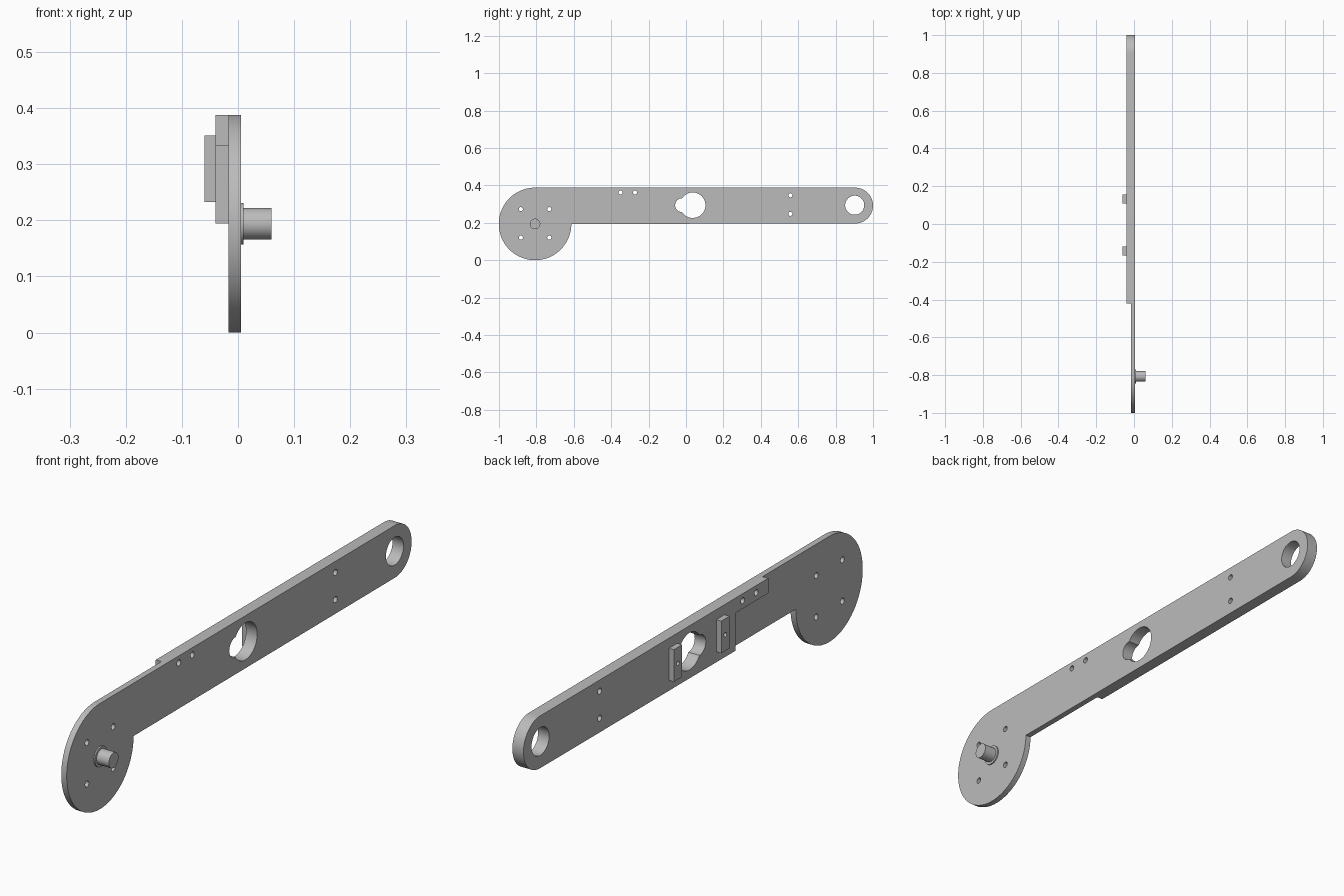
import bpy, bmesh
from math import cos, sin, radians

cube = bpy.data.objects.get("Cube")
if cube:
    bpy.data.objects.remove(cube, do_unlink=True)

grey = bpy.data.materials.new("plain grey")
grey.use_nodes = True
colour = (0.5, 0.5, 0.5, 1)
grey.diffuse_color = colour
grey.node_tree.nodes["Principled BSDF"].inputs["Base Color"].default_value = colour


def arc(y, z, r, start=0, end=360, n=64):
    """Points on an arc in the side plane; a full circle leaves off its last point."""
    count = n if end - start == 360 else n + 1
    angles = [radians(start + (end - start) * i / n) for i in range(count)]
    return [(y + r * cos(a), z + r * sin(a)) for a in angles]


def rect(y0, y1, z0, z1):
    return [(y0, z0), (y1, z0), (y1, z1), (y0, z1)]


def prism(name, profiles, x0, x1):
    """Extrude closed side profiles across x."""
    bm = bmesh.new()
    for pts in profiles:
        face = bm.faces.new([bm.verts.new((x0, y, z)) for y, z in pts])
        new = bmesh.ops.extrude_face_region(bm, geom=[face])["geom"]
        bmesh.ops.translate(bm, vec=(x1 - x0, 0, 0),
                            verts=[v for v in new if isinstance(v, bmesh.types.BMVert)])
    bmesh.ops.recalc_face_normals(bm, faces=bm.faces)
    mesh = bpy.data.meshes.new(name)
    bm.to_mesh(mesh)
    bm.free()
    mesh.materials.append(grey)
    obj = bpy.data.objects.new(name, mesh)
    bpy.context.collection.objects.link(obj)
    return obj


def select(obj):
    bpy.ops.object.select_all(action='DESELECT')
    obj.select_set(True)
    bpy.context.view_layer.objects.active = obj


def cut(obj, profiles, x0=-0.2, x1=0.2):
    cutter = prism("cutter", profiles, x0, x1)
    cutter.hide_render = True
    mod = obj.modifiers.new("cut", 'BOOLEAN')
    mod.operation = 'DIFFERENCE'
    mod.solver = 'EXACT'
    mod.object = cutter
    select(obj)
    bpy.ops.object.modifier_apply(modifier=mod.name)
    bpy.data.objects.remove(cutter, do_unlink=True)


def smooth(obj):
    select(obj)
    bpy.ops.object.shade_smooth_by_angle(angle=radians(30))


BACK, STEP, FACE = -0.04, -0.017, 0.005
DISC = (-0.807, 0.194)
BAR_Z = 0.292

# Arm: round disc running into a straight bar with a rounded end
arm = prism("arm", [arc(*DISC, 0.194, 90, 360, 72) + arc(0.904, BAR_Z, 0.096, -90, 90, 40)],
            BACK, FACE)

# Thinner disc end, leaving a narrow strip along the top of the bar
cut(arm, [[(-1.1, -0.1), (-0.23, -0.1), (-0.23, 0.333), (-0.42, 0.333),
           (-0.42, 0.5), (-1.1, 0.5)]], -0.1, STEP)

# Keyhole opening
cut(arm, [arc(0.036, 0.294, 0.068)])
cut(arm, [arc(-0.021, 0.294, 0.037, n=48)])

# End hole and screw holes
screws = [(DISC[0] + sy * 0.076, 0.197 + sz * 0.076) for sy in (-1, 1) for sz in (-1, 1)]
screws += [(-0.35, 0.362), (-0.272, 0.362), (0.558, 0.347), (0.558, 0.248)]
cut(arm, [arc(0.902, BAR_Z + 0.002, 0.051)] + [arc(y, z, 0.011, n=24) for y, z in screws])
smooth(arm)

# Back blocks on either side of the keyhole, each with a blind hole
for name, y in (("front_block", -0.143), ("rear_block", 0.132)):
    block = prism(name, [rect(y - 0.024, y + 0.024, 0.233, 0.351)], -0.06, BACK)
    cut(block, [arc(y, BAR_Z, 0.008, n=24)], -0.1, BACK + 0.001)
    smooth(block)

# Pivot post with its low collar
smooth(prism("post_collar", [arc(*DISC, 0.037, n=48)], FACE, 0.01))
smooth(prism("pivot_post", [arc(*DISC, 0.028, n=48)], FACE, 0.06))
